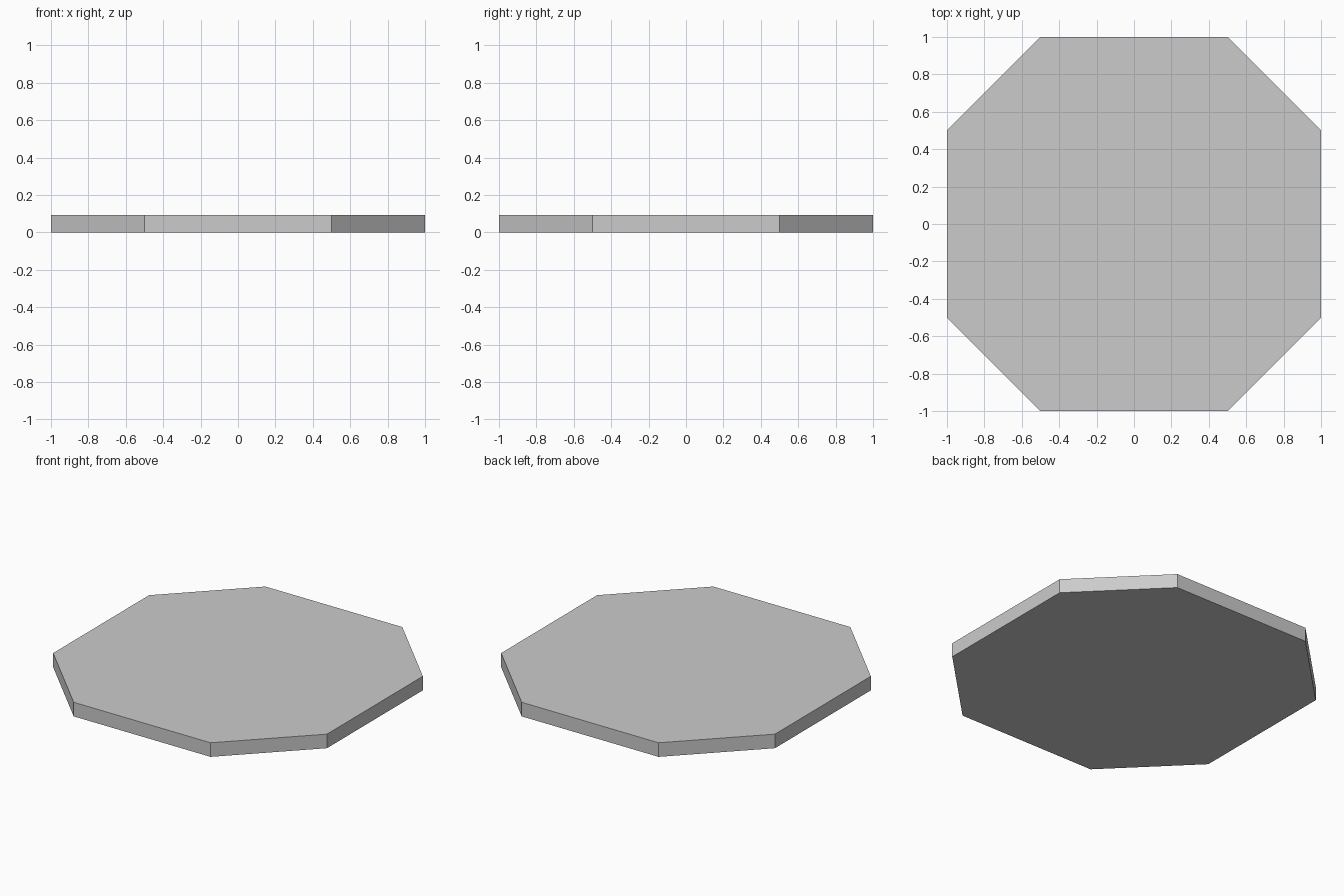
import bpy, bmesh, random
from mathutils import Vector

if "Cube" in bpy.data.objects:
    bpy.data.objects.remove(bpy.data.objects["Cube"])

random.seed(7)
HEIGHT = 0.093
OUTLINE = [(0.5, -1), (1, -0.5), (1, 0.5), (0.5, 1),
           (-0.5, 1), (-1, 0.5), (-1, -0.5), (-0.5, -1)]


def octagon_slab():
    """Solid octagonal paving slab standing on z = 0."""
    bm = bmesh.new()
    face = bm.faces.new([bm.verts.new((x, y, 0)) for x, y in OUTLINE])
    ext = bmesh.ops.extrude_face_region(bm, geom=[face], use_keep_orig=True)
    top = [g for g in ext["geom"] if isinstance(g, bmesh.types.BMVert)]
    bmesh.ops.translate(bm, verts=top, vec=(0, 0, HEIGHT))
    bmesh.ops.recalc_face_normals(bm, faces=bm.faces)
    return bm


def shatter_seeds(n=9, snap=16):
    """Jittered grid snapped to a lattice, giving straight and diagonal cracks."""
    found = set()
    step = 2 / n
    for i in range(n):
        for j in range(n):
            x = -1 + (i + 0.5 + random.uniform(-0.45, 0.45)) * step
            y = -1 + (j + 0.5 + random.uniform(-0.45, 0.45)) * step
            x, y = round(x * snap) / snap, round(y * snap) / snap
            if max(abs(x), abs(y)) < 0.98 and abs(x) + abs(y) < 1.46:
                found.add((x, y))
    # varied depth leans the cracks slightly
    return [Vector((x, y, random.choice((0.02, 0.045, 0.07)))) for x, y in sorted(found)]


# Cracked slab: one convex shard per seed, fitted edge to edge
seeds = shatter_seeds()
for k, s in enumerate(seeds):
    bm = octagon_slab()
    for o in sorted(seeds, key=lambda p: (p - s).length)[1:30]:
        cut = bmesh.ops.bisect_plane(
            bm, geom=bm.verts[:] + bm.edges[:] + bm.faces[:], dist=1e-6,
            plane_co=(s + o) / 2, plane_no=o - s, clear_outer=True)
        edges = [g for g in cut["geom_cut"] if isinstance(g, bmesh.types.BMEdge)]
        if edges:
            bmesh.ops.holes_fill(bm, edges=[e for e in edges if e.is_boundary], sides=0)
    bmesh.ops.remove_doubles(bm, verts=bm.verts, dist=1e-5)
    bmesh.ops.recalc_face_normals(bm, faces=bm.faces)
    name = f"slab_shard_{k + 1:02d}"
    mesh = bpy.data.meshes.new(name)
    bm.to_mesh(mesh)
    bm.free()
    bpy.context.collection.objects.link(bpy.data.objects.new(name, mesh))
